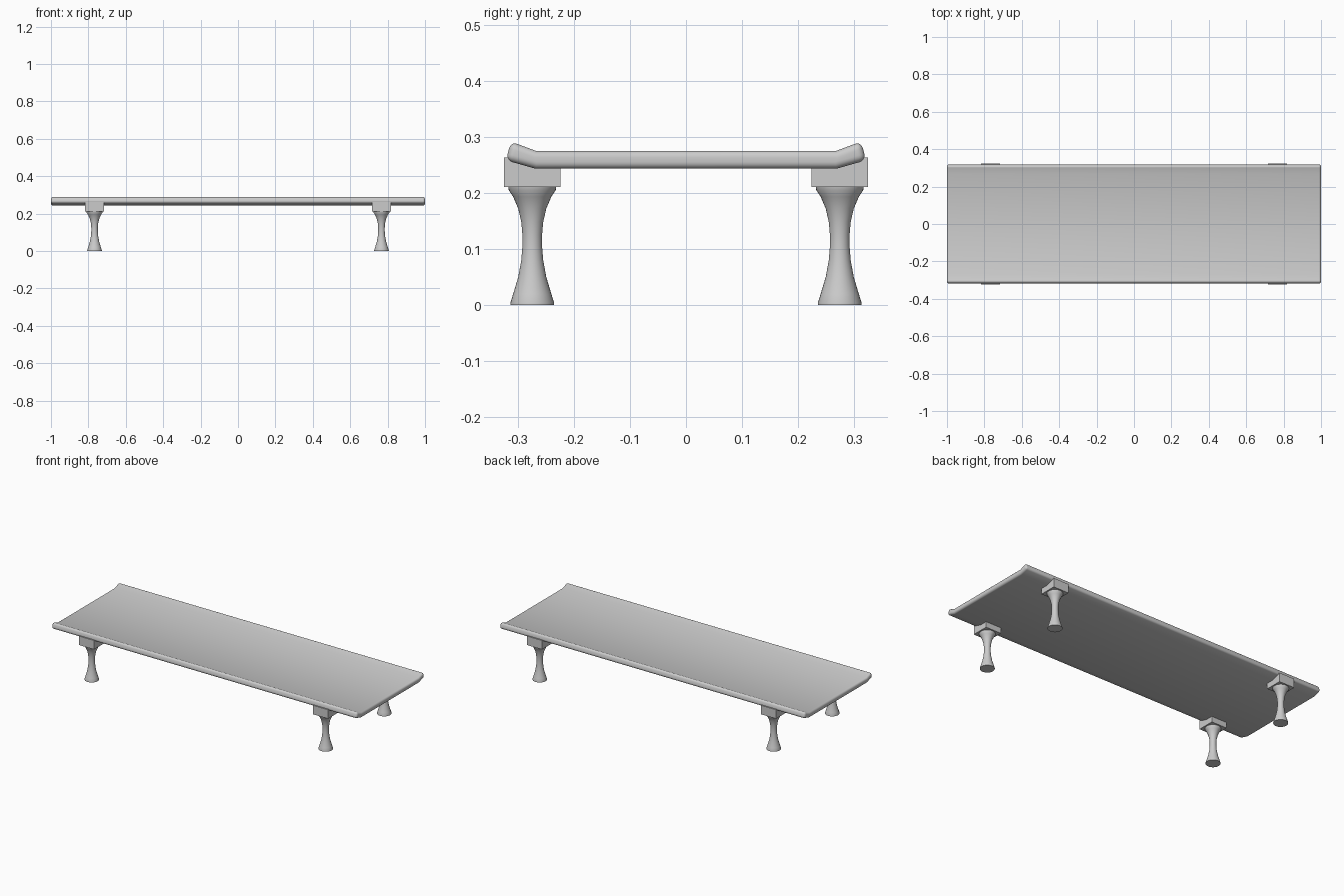
import bpy, bmesh, math

cube = bpy.data.objects.get("Cube")
if cube:
    bpy.data.objects.remove(cube, do_unlink=True)

COLOUR = (0.6, 0.6, 0.6, 1)
grey = bpy.data.materials.new("light_grey")
grey.use_nodes = True
grey.diffuse_color = COLOUR
grey.node_tree.nodes["Principled BSDF"].inputs["Base Color"].default_value = COLOUR


def finish(bm, name, angle=None):
    """Turn a bmesh into a grey object, optionally smooth shaded."""
    bmesh.ops.recalc_face_normals(bm, faces=bm.faces[:])
    mesh = bpy.data.meshes.new(name)
    bm.to_mesh(mesh)
    bm.free()
    mesh.materials.append(grey)
    obj = bpy.data.objects.new(name, mesh)
    bpy.context.collection.objects.link(obj)
    if angle:
        bpy.ops.object.select_all(action='DESELECT')
        obj.select_set(True)
        bpy.context.view_layer.objects.active = obj
        bpy.ops.object.shade_smooth_by_angle(angle=math.radians(angle))
    return obj


# Tray top: flat slab with upturned long edges, extruded along x
def tray_top():
    half = [(0.268, 0.275), (0.312, 0.2915), (0.321, 0.258), (0.268, 0.243)]
    outline = half + [(-y, z) for y, z in reversed(half)]
    bm = bmesh.new()
    end = bm.faces.new([bm.verts.new((-1, y, z)) for y, z in outline])
    new = bmesh.ops.extrude_face_region(bm, geom=[end], use_keep_orig=True)["geom"]
    bmesh.ops.translate(bm, vec=(2, 0, 0),
                        verts=[g for g in new if isinstance(g, bmesh.types.BMVert)])
    bmesh.ops.recalc_face_normals(bm, faces=bm.faces[:])
    rim = [e for e in bm.edges if e.calc_face_angle() > math.radians(40)]
    bmesh.ops.bevel(bm, geom=rim, offset=0.012, segments=5, profile=0.5,
                    affect='EDGES', clamp_overlap=True)
    finish(bm, "tray_top", 40)


# Square block joining a leg to the top
def leg_block(name, x, y):
    bm = bmesh.new()
    bmesh.ops.create_cube(bm, size=1)
    bmesh.ops.scale(bm, vec=(0.1, 0.1, 0.053), verts=bm.verts)
    bmesh.ops.translate(bm, vec=(x, y, 0.2365), verts=bm.verts)
    finish(bm, name)


# Turned leg with a narrow waist and flared ends
def leg(name, x, y, sides=32):
    profile = [(0.039, 0), (0.039, 0.004), (0.034, 0.02), (0.025, 0.05),
               (0.0195, 0.08), (0.0175, 0.105), (0.0175, 0.125), (0.0195, 0.148),
               (0.025, 0.172), (0.034, 0.193), (0.042, 0.205), (0.043, 0.212)]
    bm = bmesh.new()
    rings = []
    for r, z in profile:
        angles = [math.tau * i / sides for i in range(sides)]
        rings.append([bm.verts.new((x + r * math.cos(a), y + r * math.sin(a), z))
                      for a in angles])
    for low, high in zip(rings, rings[1:]):
        for i in range(sides):
            j = (i + 1) % sides
            bm.faces.new((low[i], low[j], high[j], high[i]))
    bm.faces.new(rings[0])
    bm.faces.new(rings[-1])
    finish(bm, name, 40)


tray_top()
for side, sx in (("left", 1), ("right", -1)):
    for end, sy in (("front", -1), ("back", 1)):
        leg_block(f"{end}_{side}_leg_block", sx * 0.767, sy * 0.274)
        leg(f"{end}_{side}_leg", sx * 0.767, sy * 0.274)
